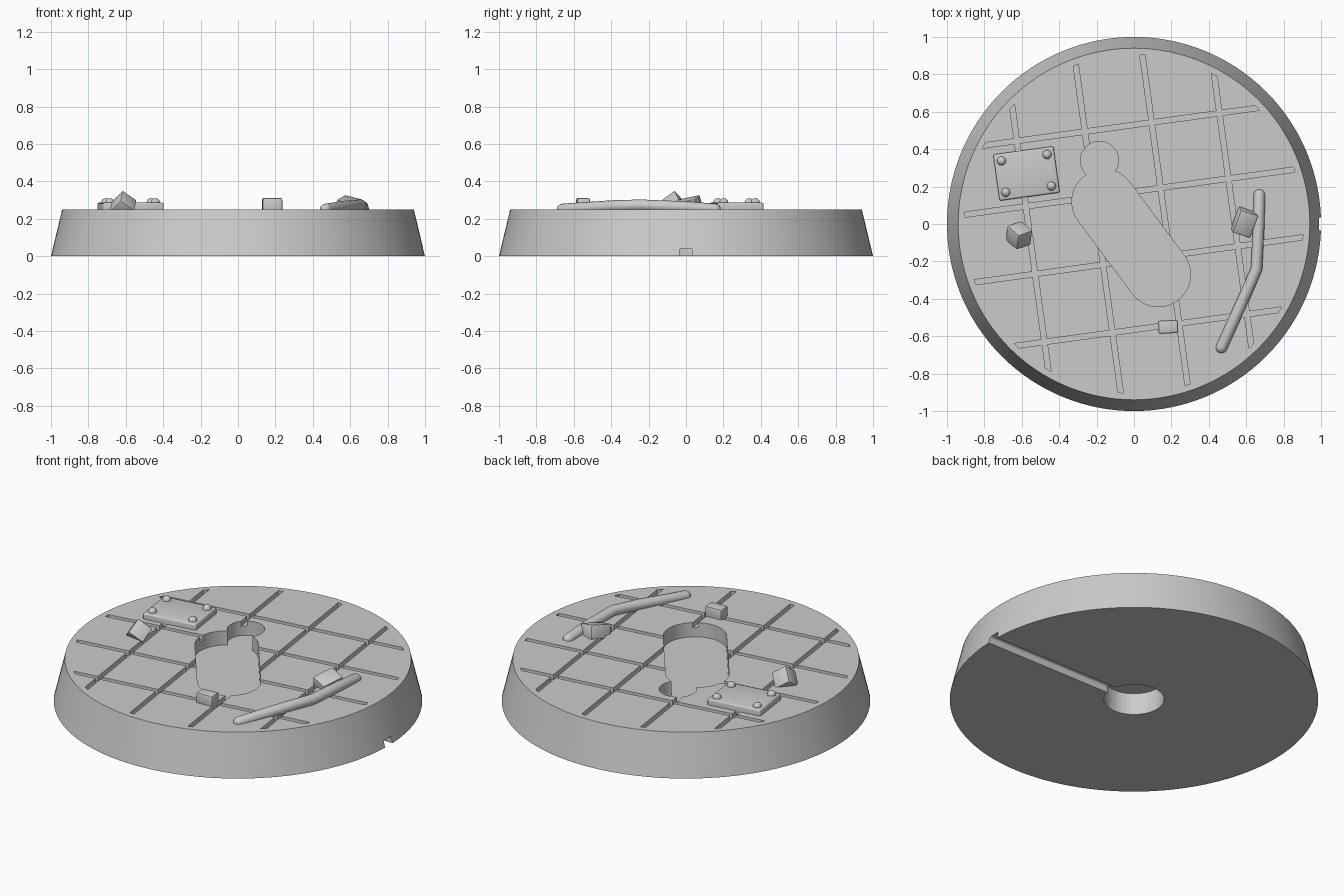
import bpy, bmesh
from math import sin, cos, pi, radians, sqrt, atan2
from mathutils import Matrix, Vector

if "Cube" in bpy.data.objects:
    bpy.data.objects.remove(bpy.data.objects["Cube"])

TOP = 0.25              # height of the floor surface
TILT = radians(7.8)     # turn of the floor tiling

stone = bpy.data.materials.new("plain grey")
stone.use_nodes = True
stone.diffuse_color = (0.6, 0.6, 0.6, 1)
stone.node_tree.nodes["Principled BSDF"].inputs["Base Color"].default_value = (0.6, 0.6, 0.6, 1)


def finish(name, bm):
    bmesh.ops.recalc_face_normals(bm, faces=bm.faces)
    mesh = bpy.data.meshes.new(name)
    bm.to_mesh(mesh)
    bm.free()
    mesh.materials.append(stone)
    ob = bpy.data.objects.new(name, mesh)
    bpy.context.collection.objects.link(ob)
    return ob


def smooth(ob, angle=35):
    bpy.ops.object.select_all(action='DESELECT')
    ob.select_set(True)
    bpy.context.view_layer.objects.active = ob
    bpy.ops.object.shade_smooth_by_angle(angle=radians(angle))


def prism(name, outline, z0, z1):
    bm = bmesh.new()
    face = bm.faces.new([bm.verts.new((x, y, z0)) for x, y in outline])
    grown = bmesh.ops.extrude_face_region(bm, geom=[face])["geom"]
    verts = [v for v in grown if isinstance(v, bmesh.types.BMVert)]
    bmesh.ops.translate(bm, verts=verts, vec=(0, 0, z1 - z0))
    return finish(name, bm)


def arc(cx, cy, r, start, sweep, n):
    return [(cx + r * cos(start + sweep * i / n), cy + r * sin(start + sweep * i / n))
            for i in range(n + 1)]


def cut(target, cutter):
    mod = target.modifiers.new("cut", 'BOOLEAN')
    mod.operation = 'DIFFERENCE'
    mod.solver = 'EXACT'
    mod.object = cutter
    cutter.hide_render = True
    graph = bpy.context.evaluated_depsgraph_get()
    mesh = bpy.data.meshes.new_from_object(target.evaluated_get(graph))
    target.modifiers.clear()
    target.data = mesh
    bpy.data.objects.remove(cutter)


def block(name, size, loc, rot, bevel, segments=2):
    bm = bmesh.new()
    bmesh.ops.create_cube(bm, size=1)
    bmesh.ops.scale(bm, verts=bm.verts, vec=size)
    bmesh.ops.bevel(bm, geom=bm.edges[:], offset=bevel, segments=segments,
                    profile=0.5, affect='EDGES')
    ob = finish(name, bm)
    ob.location = loc
    ob.rotation_euler = [radians(a) for a in rot]
    smooth(ob)
    return ob


# Tapered round base
bm = bmesh.new()
bmesh.ops.create_cone(bm, cap_ends=True, segments=128, radius1=1, radius2=0.94, depth=TOP,
                      matrix=Matrix.Translation((0, 0, TOP / 2)))
base = finish("base", bm)

# Tile grooves, clipped to a circle
for turn, offsets in ((TILT, (0.525, 0.172, -0.193, -0.56)),
                      (TILT - pi / 2, (-0.56, -0.193, 0.167, 0.533))):
    for off in offsets:
        lo, hi = off - 0.014, off + 0.014
        a, b = (sqrt(0.905 ** 2 - v * v) for v in (lo, hi))
        spin = Matrix.Rotation(turn, 2)
        outline = [spin @ Vector(p) for p in ((-a, lo), (a, lo), (b, hi), (-b, hi))]
        cut(base, prism("groove_cutter", outline, TOP - 0.03, TOP + 0.05))

# Keyhole pocket in the top
ax, ay, bx, by, r = -0.16, 0.12, 0.13, -0.27, 0.172
side = atan2(by - ay, bx - ax) - pi / 2
capsule = arc(bx, by, r, side, pi, 32) + arc(ax, ay, r, side + pi, pi, 32)
FLOOR = TOP - 0.085
cut(base, prism("pocket_cutter", capsule, FLOOR, TOP + 0.05))
cut(base, prism("pocket_end_cutter", arc(-0.185, 0.34, 0.102, 0, 2 * pi * 47 / 48, 47),
                FLOOR, TOP + 0.05))

# Round recess underneath, with a channel to the rim
cut(base, prism("recess_cutter", arc(0, 0, 0.163, 0, 2 * pi * 63 / 64, 63), -0.05, 0.13))
profile = [(-0.035, -0.05), (0.035, -0.05)] + arc(0.023, 0.028, 0.012, 0, pi / 2, 5) \
    + arc(-0.023, 0.028, 0.012, pi / 2, pi / 2, 5)
channel = prism("channel_cutter", profile, 0.1, 1.1)
channel.matrix_world = Matrix(((0, 0, 1, 0), (1, 0, 0, 0), (0, 1, 0, 0), (0, 0, 0, 1)))
bpy.context.view_layer.update()
cut(base, channel)
smooth(base, 30)

# Riveted plate
centre = Vector((-0.575, 0.27, TOP))
block("plate", (0.325, 0.25, 0.06), centre + Vector((0, 0, 0.006)), (0, 0, 7.8), 0.01, 3)
for i, (sx, sy) in enumerate(((-1, -1), (1, -1), (1, 1), (-1, 1))):
    bm = bmesh.new()
    bmesh.ops.create_uvsphere(bm, u_segments=20, v_segments=12, radius=0.024)
    rivet = finish(f"rivet_{i + 1}", bm)
    rivet.location = centre + Matrix.Rotation(TILT, 3, 'Z') @ Vector((sx * 0.123, sy * 0.085, 0.036))
    smooth(rivet, 60)

# Loose stones
block("tilted_stone", (0.095, 0.095, 0.1), (-0.615, -0.06, 0.268), (45, 33, 20), 0.006)
block("leaning_stone", (0.1, 0.13, 0.08), (0.59, 0.01, 0.265), (12, 14, -18), 0.006)
block("small_stone", (0.105, 0.07, 0.08), (0.183, -0.55, 0.27), (0, 0, 3), 0.009)

# Bent rod with rounded ends
path = [Vector(p) for p in ((0.67, 0.155, 0.25), (0.667, 0.0, 0.262), (0.655, -0.24, 0.272),
                            (0.59, -0.39, 0.268), (0.468, -0.66, 0.25))]
ends = [(path[0] - path[1]).normalized(), (path[-1] - path[-2]).normalized()]
R = 0.031
steps = [radians(a) for a in (88, 65, 45, 22)]
rounded = [(path[0] + ends[0] * R * sin(t), cos(t)) for t in steps] \
    + [(p, 1) for p in path] \
    + [(path[-1] + ends[1] * R * sin(t), cos(t)) for t in reversed(steps)]
curve = bpy.data.curves.new("bent_rod", 'CURVE')
curve.dimensions = '3D'
curve.bevel_depth = R
curve.bevel_resolution = 4
curve.use_fill_caps = True
spline = curve.splines.new('POLY')
spline.points.add(len(rounded) - 1)
for point, (co, radius) in zip(spline.points, rounded):
    point.co = (*co, 1)
    point.radius = radius
curve.materials.append(stone)
rod = bpy.data.objects.new("bent_rod", curve)
bpy.context.collection.objects.link(rod)
